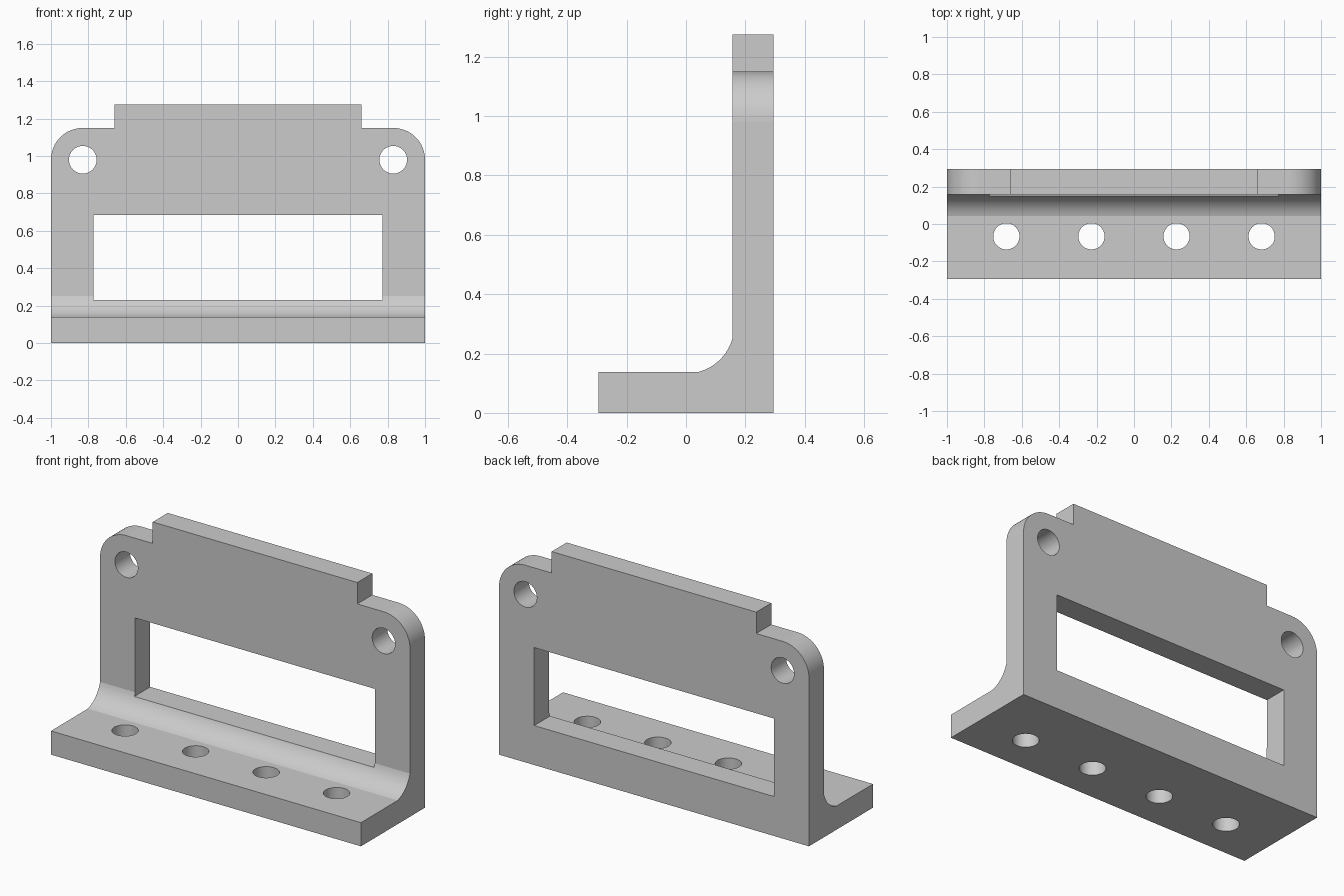
import bpy
import bmesh
from math import cos, sin, radians
from mathutils import Vector

cube = bpy.data.objects.get("Cube")
if cube:
    bpy.data.objects.remove(cube, do_unlink=True)

grey = bpy.data.materials.new("plain grey")
grey.use_nodes = True
colour = (0.6, 0.6, 0.6, 1)
grey.diffuse_color = colour
grey.node_tree.nodes["Principled BSDF"].inputs["Base Color"].default_value = colour


def arc(u, v, r, start, end, steps):
    """Points of a circular arc in a 2D profile."""
    angles = [radians(start + (end - start) * i / steps) for i in range(steps + 1)]
    return [(u + r * cos(a), v + r * sin(a)) for a in angles]


def prism(name, points, axis, low, high):
    """Extrude a 2D profile along one axis, between two positions."""
    place = {"x": lambda u, v: (low, u, v),
             "y": lambda u, v: (u, low, v),
             "z": lambda u, v: (u, v, low)}[axis]
    bm = bmesh.new()
    face = bm.faces.new([bm.verts.new(place(u, v)) for u, v in points])
    grown = bmesh.ops.extrude_face_region(bm, geom=[face])["geom"]
    offset = Vector([(high - low) * (axis == a) for a in "xyz"])
    bmesh.ops.translate(bm, vec=offset,
                        verts=[g for g in grown if isinstance(g, bmesh.types.BMVert)])
    bmesh.ops.recalc_face_normals(bm, faces=bm.faces)
    mesh = bpy.data.meshes.new(name)
    bm.to_mesh(mesh)
    bm.free()
    mesh.materials.append(grey)
    obj = bpy.data.objects.new(name, mesh)
    bpy.context.collection.objects.link(obj)
    return obj


def combine(obj, cutter, operation):
    """Apply a boolean and discard the cutter."""
    cutter.hide_render = True
    mod = obj.modifiers.new("cut", "BOOLEAN")
    mod.operation = operation
    mod.solver = "EXACT"
    mod.object = cutter
    bpy.context.view_layer.objects.active = obj
    bpy.ops.object.modifier_apply(modifier=mod.name)
    bpy.data.objects.remove(cutter, do_unlink=True)


# L-shaped section with a filleted inner corner
DEPTH, PLATE_FRONT, BASE_TOP = 0.295, 0.157, 0.138
section = [(-DEPTH, 0), (DEPTH, 0), (DEPTH, 1.4), (PLATE_FRONT, 1.4)]
section += arc(0.002, 0.293, 0.16, -15, -75, 12)
section += [(-DEPTH, BASE_TOP)]
bracket = prism("angle_bracket", section, "x", -1.1, 1.1)

# Front outline: rounded shoulders and a raised centre tab
half = [(1, -0.1)] + arc(0.83, 0.98, 0.17, 0, 90, 16) + [(0.66, 1.15), (0.66, 1.275)]
outline = half + [(-x, z) for x, z in reversed(half)]
combine(bracket, prism("outline_cutter", outline, "y", -0.5, 0.5), "INTERSECT")

# Rectangular window
window = [(-0.773, 0.23), (0.773, 0.23), (0.773, 0.685), (-0.773, 0.685)]
combine(bracket, prism("window_cutter", window, "y", -0.5, 0.5), "DIFFERENCE")

# Shoulder holes
for x in (-0.83, 0.83):
    ring = arc(x, 0.98, 0.074, 0, 360, 64)[:-1]
    combine(bracket, prism("shoulder_hole_cutter", ring, "y", -0.5, 0.5), "DIFFERENCE")

# Row of base holes
for i in range(4):
    ring = arc((i - 1.5) * 0.455, -0.066, 0.07, 0, 360, 64)[:-1]
    combine(bracket, prism("base_hole_cutter", ring, "z", -0.2, 0.3), "DIFFERENCE")

# Smooth curved walls, flat everywhere else
bpy.ops.object.select_all(action="DESELECT")
bracket.select_set(True)
bpy.context.view_layer.objects.active = bracket
bpy.ops.object.shade_smooth_by_angle(angle=radians(10))
for poly in bracket.data.polygons:
    if max(abs(c) for c in poly.normal) > 0.9999:
        poly.use_smooth = False
